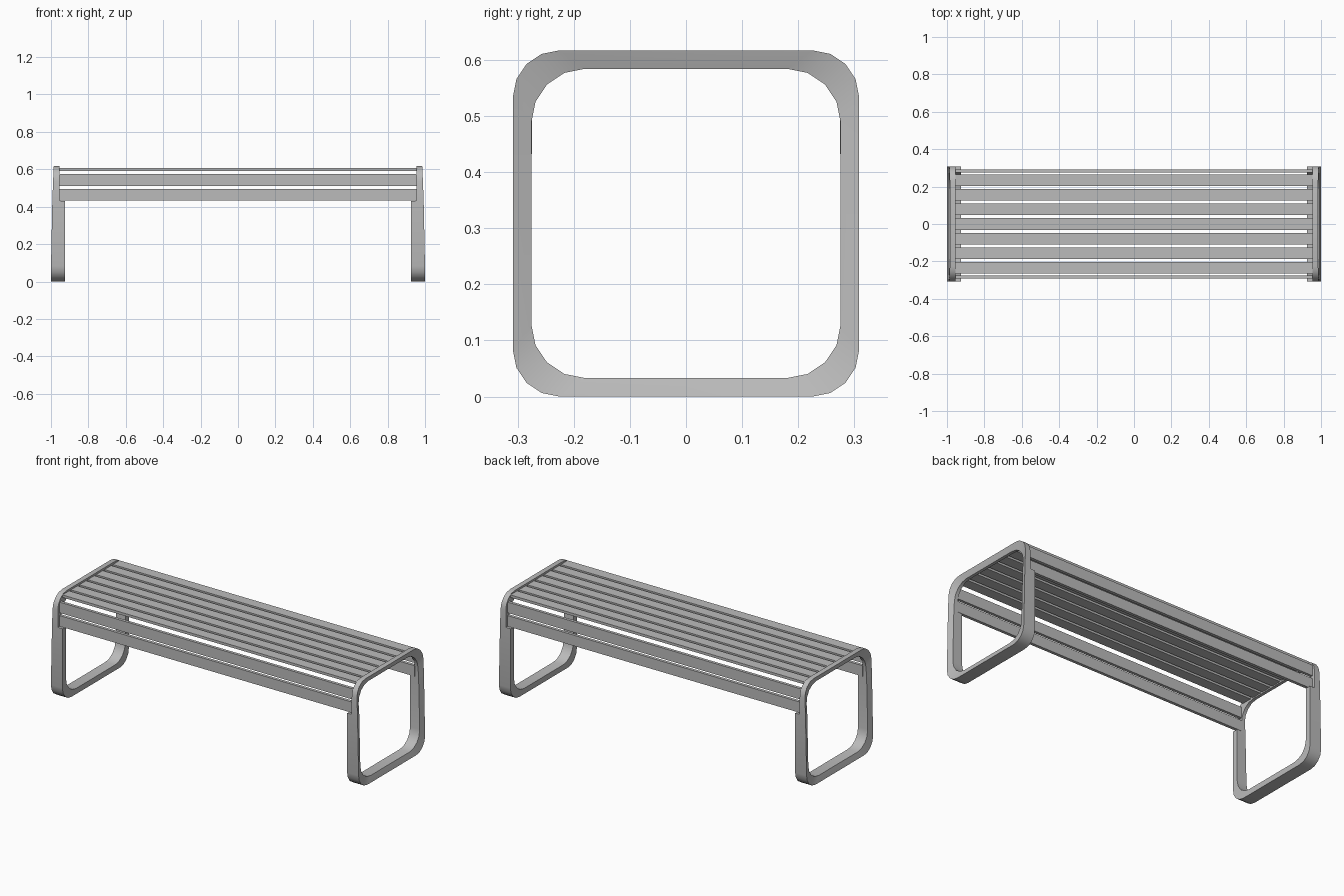
import bpy, bmesh, math

cube = bpy.data.objects.get("Cube")
if cube:
    bpy.data.objects.remove(cube, do_unlink=True)

grey = bpy.data.materials.new("plain_grey")
grey.use_nodes = True
COLOUR = (0.5, 0.5, 0.5, 1)
grey.diffuse_color = COLOUR
for node in grey.node_tree.nodes:
    if node.type == 'BSDF_PRINCIPLED':
        node.inputs["Base Color"].default_value = COLOUR

HEIGHT = 0.617
HALF = HEIGHT / 2          # half depth of the end frames
BAR = 0.033                # frame thickness
STEP = 0.432               # height where the frame narrows to take the slats
DISH = 0.012               # inward slope of the outer side


def finish(name, bm):
    bmesh.ops.recalc_face_normals(bm, faces=bm.faces[:])
    mesh = bpy.data.meshes.new(name)
    bm.to_mesh(mesh)
    bm.free()
    mesh.materials.append(grey)
    obj = bpy.data.objects.new(name, mesh)
    bpy.context.collection.objects.link(obj)
    return obj


def corner(half, radius, angle):
    """Point on a rounded square centred on the frame, as (y, z)."""
    mid = (math.floor(angle / 90) + 0.5) * math.pi / 2
    a = math.radians(angle)
    c = half - radius
    return (math.copysign(c, math.cos(mid)) + radius * math.cos(a),
            math.copysign(c, math.sin(mid)) + radius * math.sin(a) + HALF)


def stations():
    """Outer point, inner point and inner side x around the loop."""
    result = []
    for quarter in range(4):
        for k in range(5):
            # nudge keeps each arc inside its own quarter
            angle = quarter * 90 + min(max(k * 22.5, 0.01), 89.99)
            x_in = 0.955 if quarter < 2 else 0.925
            result.append((corner(HALF, 0.083, angle),
                           corner(HALF - BAR, 0.095, angle), x_in))
        if quarter in (1, 3):
            side = -1 if quarter == 1 else 1
            steps = [(STEP, 0.955), (STEP - 0.001, 0.925)]
            for z, x_in in (steps if side < 0 else steps[::-1]):
                result.append(((side * HALF, z),
                               (side * (HALF - BAR), z), x_in))
    return result


# End frames: a rounded loop that leans in and narrows above the step
def end_frame(name, sign):
    bm = bmesh.new()
    rings = []
    for outer, inner, x_in in stations():
        x_out = 1 - 0.015 * (outer[1] / HEIGHT) ** 2
        section = [(x_out, outer), (x_out - DISH, inner),
                   (x_in, inner), (x_in, outer)]
        rings.append([bm.verts.new((sign * x, y, z)) for x, (y, z) in section])
    for a, b in zip(rings, rings[1:] + rings[:1]):
        for i in range(4):
            j = (i + 1) % 4
            bm.faces.new((a[i], a[j], b[j], b[i]))
    obj = finish(name, bm)
    bpy.ops.object.select_all(action='DESELECT')
    obj.select_set(True)
    bpy.context.view_layer.objects.active = obj
    bpy.ops.object.shade_smooth_by_angle(angle=math.radians(35))


# Slats: plain boards between the two frames
def slat(name, y0, y1, z0, z1):
    bm = bmesh.new()
    bmesh.ops.create_cube(bm, size=1)
    for v in bm.verts:
        v.co = (v.co.x * 1.912,
                y0 if v.co.y < 0 else y1,
                z0 if v.co.z < 0 else z1)
    finish(name, bm)


end_frame("left_frame", 1)
end_frame("right_frame", -1)

for i in range(7):
    y = (i - 3) * 0.078
    slat(f"seat_slat_{i + 1}", y - 0.031, y + 0.031, 0.591, 0.606)

for side, label in ((-1, "front"), (1, "back")):
    y0, y1 = sorted((side * 0.2745, side * 0.292))
    slat(label + "_upper_slat", y0, y1, 0.511, 0.574)
    slat(label + "_lower_slat", y0, y1, 0.432, 0.495)
